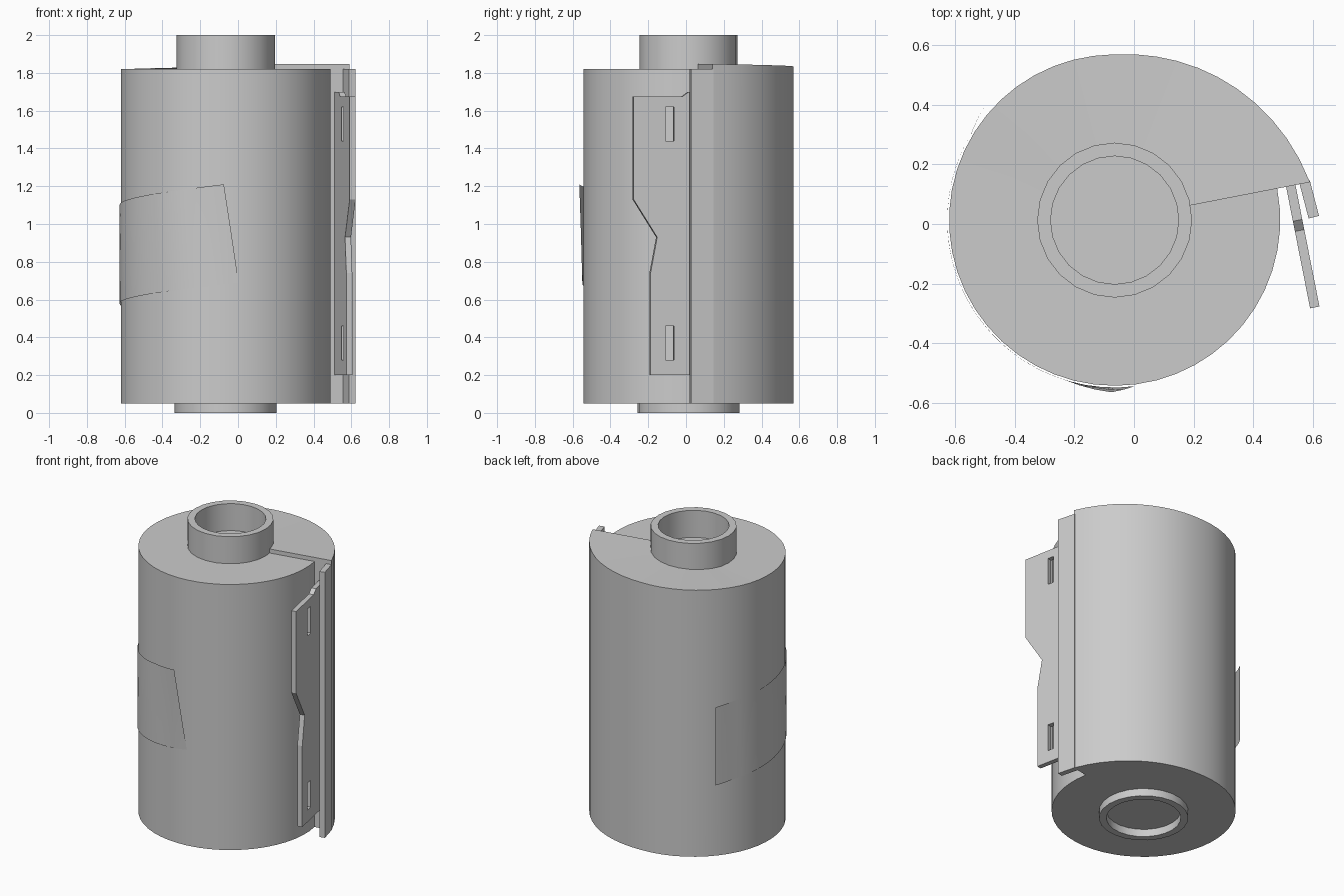
import bpy, bmesh, math
from mathutils import Vector

cube = bpy.data.objects.get("Cube")
if cube:
    bpy.data.objects.remove(cube, do_unlink=True)

CX, CY = -0.065, 0.013      # canister axis
R = 0.556                   # body radius
BOTTOM, TOP = 0.05, 1.82
TIP = 11.0                  # angle of the film mouth, degrees

grey = bpy.data.materials.new("plain grey")
grey.use_nodes = True
grey.diffuse_color = (0.6, 0.6, 0.6, 1)
grey.node_tree.nodes["Principled BSDF"].inputs["Base Color"].default_value = (0.6, 0.6, 0.6, 1)


def finish(name, bm, smooth=True):
    bmesh.ops.recalc_face_normals(bm, faces=bm.faces[:])
    mesh = bpy.data.meshes.new(name)
    bm.to_mesh(mesh)
    bm.free()
    obj = bpy.data.objects.new(name, mesh)
    bpy.context.collection.objects.link(obj)
    mesh.materials.append(grey)
    bpy.ops.object.select_all(action='DESELECT')
    obj.select_set(True)
    bpy.context.view_layer.objects.active = obj
    if smooth:
        bpy.ops.object.shade_smooth_by_angle(angle=math.radians(30))
    return obj


def polar(r, degrees, z):
    a = math.radians(degrees)
    return Vector((CX + r * math.cos(a), CY + r * math.sin(a), z))


def bridge(bm, rows, closed):
    """Quads between neighbouring rows of vertices."""
    n = len(rows[0])
    for a, b in zip(rows, rows[1:]):
        for i in range(n if closed else n - 1):
            j = (i + 1) % n
            bm.faces.new((a[i], a[j], b[j], b[i]))


def lathe(name, profile, segments):
    bm = bmesh.new()
    rows = [[bm.verts.new(polar(r, 360 * i / segments, z)) for r, z in profile]
            for i in range(segments)]
    bridge(bm, rows + rows[:1], False)
    ends = [row[-1] for row in rows]
    bm.faces.new(ends)
    return finish(name, bm)


def slab(name, outline, start, end, thickness):
    """Upright plate: outline is (distance along start-end, height)."""
    start, end = Vector((*start, 0)), Vector((*end, 0))
    along = (end - start).normalized()
    side = Vector((-along.y, along.x, 0)) * thickness / 2
    bm = bmesh.new()
    rows = [[bm.verts.new(start + along * s + Vector((0, 0, z)) + side * k)
             for s, z in outline] for k in (-1, 1)]
    bridge(bm, rows, True)
    for row in rows:
        bm.faces.new(row)
    return finish(name, bm, False)


# Body shell: a ring of sections whose radius and top swell toward the mouth
bm = bmesh.new()
sections = []
steps = 50
for i in range(steps + 1):
    angle = TIP + 360 * i / steps
    swell = max(0, 1 - (angle - TIP) / 82) ** 1.5
    ramp = min(1, max(0, 1 - (angle - TIP) / 150))
    r, top = R + 0.112 * swell, TOP + 0.027 * ramp
    sections.append([bm.verts.new(polar(*p)) for p in (
        (0.22, angle, BOTTOM), (r, angle, BOTTOM), (r, angle, top), (0.22, angle, top))])
bridge(bm, sections, True)
bm.faces.new(sections[0])
finish("canister_body", bm)

# Spool ends with shallow sockets
lathe("top_spool", [(0.26, 1.8), (0.26, 2), (0.215, 2), (0.215, TOP), (0.05, TOP)], 24)
lathe("bottom_spool", [(0.27, 0.06), (0.27, 0), (0.225, 0), (0.225, BOTTOM), (0.05, BOTTOM)], 24)

# Mouth lip along the swollen edge
slab("mouth_lip", [(0, BOTTOM), (0.122, BOTTOM), (0.122, TOP), (0, TOP)],
     (0.573, 0.141), (0.604, 0.022), 0.036)

# Film leader with cut edge and two sprocket holes
film_line = ((0.526, 0.13), (0.606, -0.275))
film = slab("film_leader", [(0, 0.2), (0.327, 0.2), (0.327, 0.74), (0.291, 0.93),
                            (0.418, 1.13), (0.418, 1.675), (0.155, 1.675),
                            (0.12, 1.7), (0, 1.7)], *film_line, 0.032)
for low in (0.28, 1.44):
    cutter = slab("hole_cutter", [(0.2, low), (0.245, low), (0.245, low + 0.18), (0.2, low + 0.18)],
                  *film_line, 0.1)
    cutter.hide_render = True
    cut = film.modifiers.new("hole", 'BOOLEAN')
    cut.operation = 'DIFFERENCE'
    cut.solver = 'EXACT'
    cut.object = cutter
    bpy.ops.object.select_all(action='DESELECT')
    film.select_set(True)
    bpy.context.view_layer.objects.active = film
    bpy.ops.object.modifier_apply(modifier=cut.name)
    bpy.data.objects.remove(cutter, do_unlink=True)

# Slanted wrap label, lifting slightly at both ends
bm = bmesh.new()
rows = []
count = 24
for i in range(count + 1):
    t = i / count
    row = []
    for v in (0, 0.5, 1):
        angle = 138 + t * (139 - 8 * v)
        z = 0.53 + 0.16 * t + 0.52 * v
        lift = 0.006 + 0.016 * v * max(0, 1 - (1 - t) * 8) + 0.02 * max(0, 1 - t * 12)
        row.append(bm.verts.new(polar(R + lift, angle, z)))
    rows.append(row)
bridge(bm, rows, False)
label = finish("wrap_label", bm)
